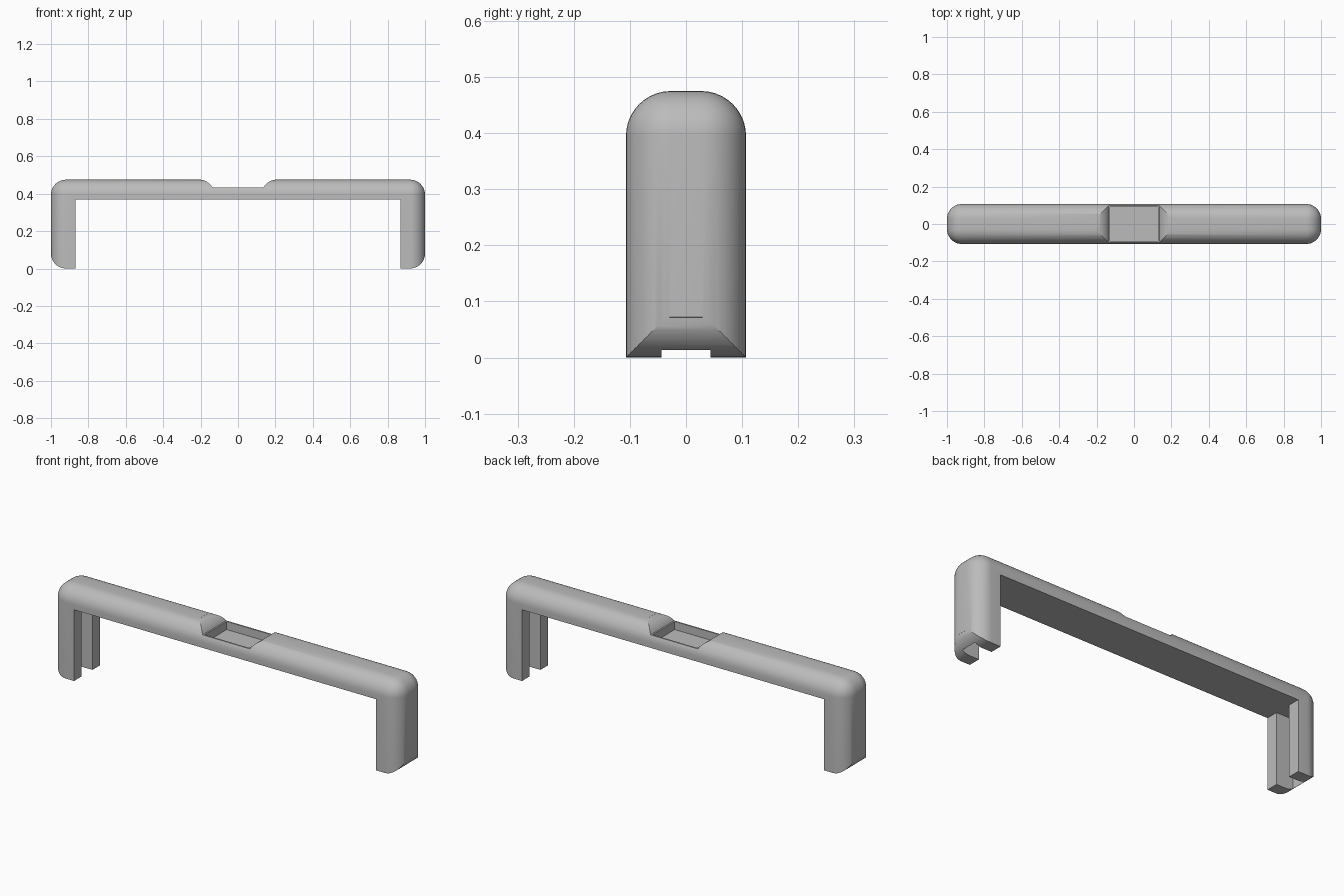
import bpy, bmesh
from math import sin, cos, radians

cube = bpy.data.objects.get("Cube")
if cube:
    bpy.data.objects.remove(cube, do_unlink=True)

R = 0.08          # edge rounding
HALF_Y = 0.107    # half depth
TOP = 0.475
UNDER = 0.37      # underside of the crossbar
INNER = 0.868     # inner face of the legs


def new_object(name, bm):
    bmesh.ops.recalc_face_normals(bm, faces=bm.faces)
    mesh = bpy.data.meshes.new(name)
    bm.to_mesh(mesh)
    bm.free()
    obj = bpy.data.objects.new(name, mesh)
    bpy.context.collection.objects.link(obj)
    return obj


def prism(name, outline, half_depth):
    """Extrude an x-z outline symmetrically along y."""
    bm = bmesh.new()
    face = bm.faces.new([bm.verts.new((x, -half_depth, z)) for x, z in outline])
    ext = bmesh.ops.extrude_face_region(bm, geom=[face])
    verts = [v for v in ext["geom"] if isinstance(v, bmesh.types.BMVert)]
    bmesh.ops.translate(bm, verts=verts, vec=(0, 2 * half_depth, 0))
    return new_object(name, bm)


def block(name, x0, x1, z0, z1, half_depth):
    return prism(name, [(x0, z0), (x1, z0), (x1, z1), (x0, z1)], half_depth)


def arc(cx, cz, start, end, steps=10):
    angles = [radians(start + (end - start) * i / steps) for i in range(steps + 1)]
    return [(cx + R * cos(a), cz + R * sin(a)) for a in angles]


# Rounded body, its lower end trimmed later
body = block("handle", -1, 1, -0.3, TOP, HALF_Y)
bm = bmesh.new()
bm.from_mesh(body.data)
bmesh.ops.bevel(bm, geom=bm.edges[:], offset=R, segments=10, profile=0.5,
                affect='EDGES')
bm.to_mesh(body.data)
bm.free()

# Front outline: top dip with rounded shoulders, rounded feet, open inside
half = arc(0.207, TOP - R, 152.5, 96)
half += [(0.23, 0.6), (1.1, 0.6), (1.1, 0.14)]
half += arc(1 - R, R, -6, -90)
half += [(INNER, 0), (INNER, UNDER)]
outline = half + [(-x, z) for x, z in reversed(half)]
profile = prism("profile_cutter", outline, 0.3)

# Recessed pocket in the dip, and a slot up the inside of each leg
pocket = block("pocket_cutter", -0.128, 0.128, 0.39, 0.6, 0.09)
slots = [block("slot_cutter", min(s * 0.8, s * 0.964), max(s * 0.8, s * 0.964),
               -0.1, UNDER, 0.044) for s in (-1, 1)]

cutters = [(profile, 'INTERSECT'), (pocket, 'DIFFERENCE')]
cutters += [(s, 'DIFFERENCE') for s in slots]
for cutter, operation in cutters:
    cutter.hide_render = True
    mod = body.modifiers.new(cutter.name, 'BOOLEAN')
    mod.object = cutter
    mod.operation = operation
    mod.solver = 'EXACT'

# Bake the cuts and drop the cutters
bpy.context.view_layer.update()
graph = bpy.context.evaluated_depsgraph_get()
final = bpy.data.meshes.new_from_object(body.evaluated_get(graph))
body.modifiers.clear()
body.data = final
for cutter, _ in cutters:
    bpy.data.objects.remove(cutter, do_unlink=True)

# Single plain grey
grey = bpy.data.materials.new("grey")
grey.use_nodes = True
colour = (0.5, 0.5, 0.5, 1)
grey.diffuse_color = colour
grey.node_tree.nodes["Principled BSDF"].inputs["Base Color"].default_value = colour
final.materials.clear()
final.materials.append(grey)

bpy.ops.object.select_all(action='DESELECT')
body.select_set(True)
bpy.context.view_layer.objects.active = body
bpy.ops.object.shade_smooth_by_angle(angle=radians(25))
